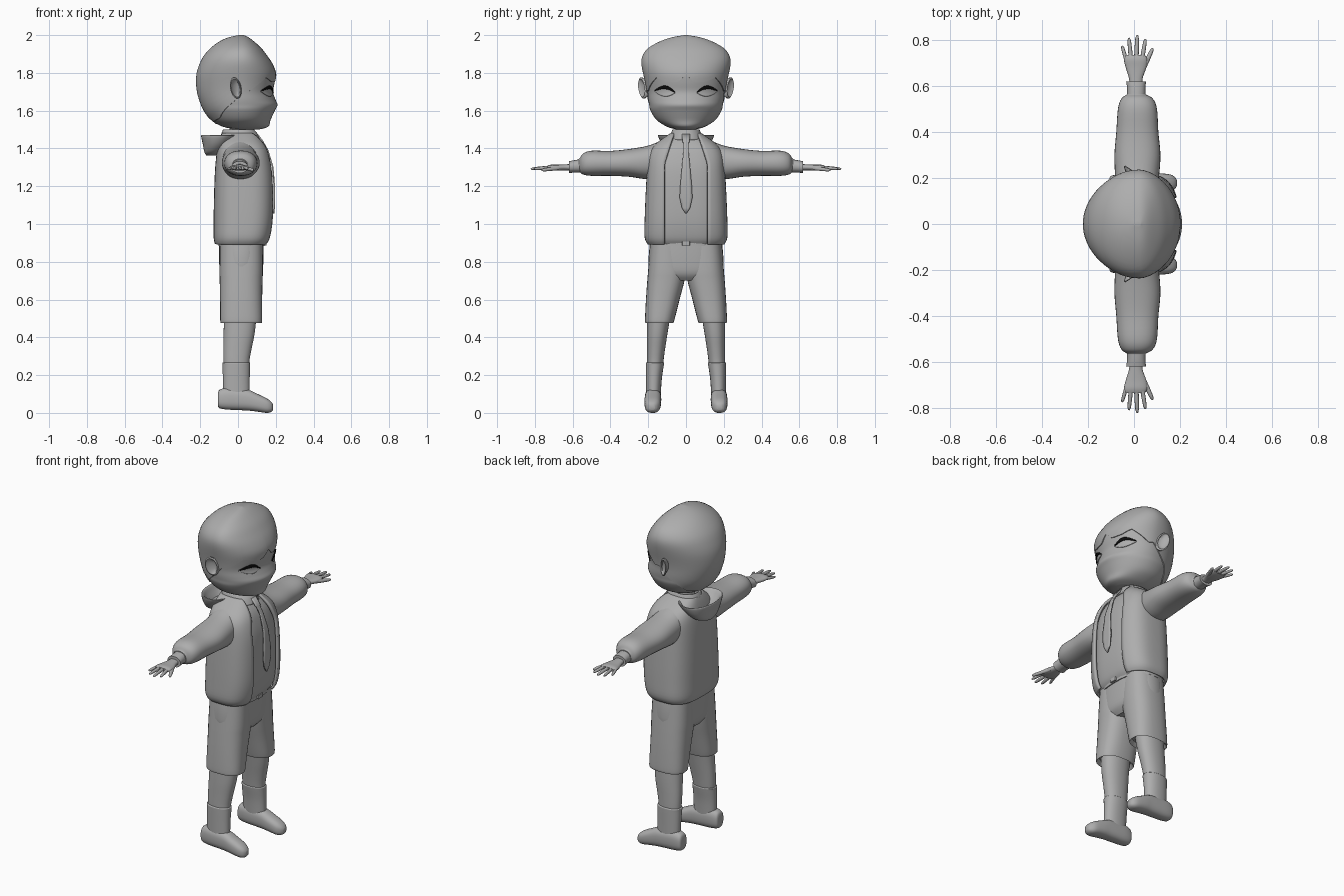
import bpy, bmesh, math
from mathutils import Vector

if "Cube" in bpy.data.objects:
    bpy.data.objects.remove(bpy.data.objects["Cube"])


def material(name, value):
    m = bpy.data.materials.new(name)
    m.use_nodes = True
    m.diffuse_color = (value, value, value, 1)
    m.node_tree.nodes["Principled BSDF"].inputs["Base Color"].default_value = (value, value, value, 1)
    return m


GREY = material("clay grey", 0.42)
BLACK = material("lash black", 0.004)


def surface(name, rows, closed=True, caps=True, mat=GREY, mirror=False, thick=0):
    """Skin a list of point rows with quads."""
    bm = bmesh.new()
    vs = [[bm.verts.new(p) for p in row] for row in rows]
    n = len(rows[0])
    for a, b in zip(vs, vs[1:]):
        for i in range(n if closed else n - 1):
            j = (i + 1) % n
            bm.faces.new((a[i], a[j], b[j], b[i]))
    if closed and caps:
        bm.faces.new(vs[0])
        bm.faces.new(vs[-1])
    bmesh.ops.recalc_face_normals(bm, faces=bm.faces)
    me = bpy.data.meshes.new(name)
    bm.to_mesh(me)
    bm.free()
    me.materials.append(mat)
    me.shade_smooth()
    me.set_sharp_from_angle(angle=math.radians(45))
    ob = bpy.data.objects.new(name, me)
    bpy.context.collection.objects.link(ob)
    if mirror:
        m = ob.modifiers.new("Mirror", "MIRROR")
        m.use_axis = (False, True, False)
        m.use_mirror_merge = False
    if thick:
        s = ob.modifiers.new("Solidify", "SOLIDIFY")
        s.thickness, s.offset = thick, 0
    return ob


def dense(keys, steps=4):
    """Smooth interpolation through the key rows."""
    out = []
    for i in range(len(keys) - 1):
        quad = (keys[max(i - 1, 0)], keys[i], keys[i + 1], keys[min(i + 2, len(keys) - 1)])
        for k in range(steps):
            t = k / steps
            out.append([b + (c - a) * t / 2 + (a - 2.5 * b + 2 * c - d / 2) * t * t
                        + (1.5 * (b - c) + (d - a) / 2) * t ** 3 for a, b, c, d in zip(*quad)])
    return out + [list(keys[-1])]


def power(v, n):
    return math.copysign(abs(v) ** (2 / n), v)


def oval(a0, a1, b0, b1, t, n):
    return ((a0 + a1) / 2 + (a1 - a0) / 2 * power(math.cos(t), n),
            (b0 + b1) / 2 + (b1 - b0) / 2 * power(math.sin(t), n))


def loft(name, keys, axis="z", n=2.2, seg=32, **kw):
    """Oval rings (position, a0, a1, b0, b1) along an axis."""
    rows = []
    for p, a0, a1, b0, b1 in dense(keys):
        row = []
        for i in range(seg):
            a, b = oval(a0, a1, b0, b1, math.tau * i / seg, n)
            row.append({"x": (p, a, b), "y": (a, p, b), "z": (a, b, p)}[axis])
        rows.append(row)
    return surface(name, rows, **kw)


def wide(keys):
    return [(z, a, b, -w, w) for z, a, b, w in keys]


def lerp(keys, v):
    for a, b in zip(keys, keys[1:]):
        if v <= b[0]:
            t = max(0, (v - a[0]) / max(b[0] - a[0], 1e-6))
            return [p + (q - p) * t for p, q in zip(a, b)]
    return list(keys[-1])


# Head: height, back, front, half width
MID = 0.02
HEAD = dense([(1.5, 0, .11, .05), (1.515, -.08, .16, .10), (1.55, -.14, .172, .155),
              (1.6, -.178, .195, .188), (1.63, -.192, .209, .195), (1.66, -.203, .198, .2),
              (1.7, -.214, .186, .203), (1.75, -.219, .194, .212), (1.8, -.216, .197, .224),
              (1.85, -.2, .178, .233), (1.89, -.18, .152, .228), (1.93, -.145, .122, .2),
              (1.965, -.1, .085, .14), (1.988, -.05, .055, .075), (2.0, .005, .03, .008)])


def head_point(z, t, off=0):
    _, back, front, w = lerp(HEAD, z)
    r = (front - MID if math.cos(t) > 0 else MID - back) + off
    return (MID + r * math.cos(t), (w + off) * math.sin(t), z)


def on_face(y, z, off):
    _, _, front, w = lerp(HEAD, z)
    return (MID + (front - MID) * math.sqrt(max(0, 1 - (y / w) ** 2)) + off, y, z)


SEG = 72
angles = [math.tau * i / SEG for i in range(SEG)]
surface("head", [[head_point(r[0], t) for t in angles] for r in HEAD])

# Hair shell with a scalloped fringe, running behind the ears to the nape
HAIRLINE = [(0, 1.79), (.2, 1.75), (.5, 1.753), (.78, 1.775), (1.05, 1.74), (1.3, 1.705),
            (1.5, 1.71), (1.75, 1.65), (2.3, 1.56), (3.15, 1.53)]
rows = []
for k in range(25):
    u = max(k - 1, 0) / 23
    row = []
    for t in angles:
        low = lerp(HAIRLINE, min(t, math.tau - t))[1]
        row.append(head_point(low + (2 - low) * math.sin(u * math.pi / 2), t, -.003 if k == 0 else .005 * (1 - u)))
    rows.append(row)
surface("hair", rows, caps=True)

# Eyes and lashes laid on the face
steps = [i / 16 for i in range(17)]
eye, lash = [], []
for u in steps:
    arch = math.sin(math.pi * u)
    y = .058 + .107 * u
    top = 1.698 + .008 * u + .016 * arch
    eye.append([on_face(y, top - (.005 + .038 * arch) * v / 6, .003) for v in range(7)])
    lash.append([on_face(y, top - .003 + (.005 + .012 * arch) * v / 3, .007) for v in range(4)])
surface("eyes", eye, closed=False, mirror=True, thick=.004)
surface("eyelashes", lash, closed=False, mat=BLACK, mirror=True, thick=.006)


# Ears: dished ovals leaning outward
def ear_ring(size, out):
    pts = []
    for i in range(28):
        a = math.tau * i / 28
        x, z = size * .03 * math.cos(a), size * .056 * math.sin(a)
        pts.append((-.012 + x - z * .15, .2 + out - x * .65 + z * .12, 1.72 + z))
    return pts


surface("ears", [ear_ring(s, o) for s, o in
                 ((.5, -.01), (.75, .008), (.98, .024), (1, .032), (.86, .036), (.7, .026), (.3, .02))],
        mirror=True)

# Neck and collar
loft("neck", [(1.42, -.055, .065, -.06, .06), (1.48, -.045, .055, -.05, .05), (1.56, -.045, .06, -.05, .05)])
loft("collar", wide([(1.445, -.09, .112, .088), (1.475, -.083, .098, .076), (1.497, -.074, .08, .066)]),
     caps=False, thick=.012)

# Jacket with an open front over a shirt
TORSO = [(.895, -.115, .152, .196), (.93, -.122, .17, .212), (1.02, -.122, .185, .212),
         (1.15, -.12, .188, .207), (1.28, -.115, .182, .2), (1.36, -.108, .165, .192),
         (1.41, -.1, .145, .165), (1.45, -.09, .115, .115), (1.477, -.08, .092, .075)]
rows = []
for z, back, front, w in dense(TORSO):
    edge = .113 if z < 1.32 else .113 - .05 * (z - 1.32) / .157
    start = math.asin(min(.85, edge / w) ** 1.5)
    rows.append([(*oval(back, front, -w, w, start + (math.tau - 2 * start) * i / 48, 3), z) for i in range(49)])
surface("jacket", rows, closed=False, thick=.014)
loft("shirt", wide([(z, a + .014, b - .014, w - .014) for z, a, b, w in TORSO]), n=3, seg=48)

# Tie lying over the shirt: height, half width, depth
TIE = [(1.055, .002, .189), (1.085, .022, .191), (1.14, .034, .193), (1.2, .031, .192), (1.3, .022, .184),
       (1.39, .013, .157), (1.43, .014, .134), (1.435, .019, .132), (1.475, .021, .102)]
surface("tie", [[(x, w * s, z) for s in (-1, -.5, 0, .5, 1)] for z, w, x in TIE], closed=False, thick=.008)

# Hood hanging behind the neck
loft("hood", wide([(1.363, -.168, -.1, .04), (1.38, -.178, -.08, .085), (1.42, -.186, -.04, .125),
                   (1.465, -.195, 0, .148), (1.468, -.186, -.008, .138), (1.44, -.17, -.03, .11),
                   (1.41, -.15, -.05, .07)]))

# Sleeves and wrist bands
loft("sleeves", [(.06, -.07, .08, 1.3, 1.458), (.12, -.078, .095, 1.26, 1.445), (.2, -.082, .108, 1.238, 1.415),
                 (.3, -.085, .115, 1.25, 1.397), (.4, -.077, .106, 1.255, 1.387), (.5, -.07, .1, 1.255, 1.388),
                 (.545, -.055, .082, 1.262, 1.373), (.563, -.032, .052, 1.275, 1.348),
                 (.57, -.03, .05, 1.278, 1.345)], axis="y", mirror=True)
loft("cuffs", [(.555, -.03, .05, 1.272, 1.343), (.59, -.03, .05, 1.272, 1.338), (.62, -.034, .052, 1.27, 1.332)],
     axis="y", mirror=True)

# Hands
loft("palms", [(.6, -.02, .038, 1.283, 1.318), (.635, -.022, .038, 1.284, 1.316), (.68, -.036, .054, 1.282, 1.314),
               (.715, -.044, .058, 1.284, 1.314), (.735, -.038, .048, 1.288, 1.308)], axis="y", seg=20, mirror=True)


def finger(name, start, end, r):
    a, b = Vector(start), Vector(end)
    side = (b - a).cross(Vector((0, 0, 1))).normalized()
    rows = []
    for u, k in ((0, 1), (.5, .95), (.85, .8), (.97, .5), (1, .15)):
        rows.append([a.lerp(b, u) + r * k * (side * math.cos(q) + Vector((0, 0, math.sin(q))))
                     for q in [math.tau * i / 10 for i in range(10)]])
    surface(name, rows, mirror=True)


finger("little_fingers", (-.033, .71, 1.298), (-.052, .775, 1.29), .0085)
finger("ring_fingers", (-.013, .715, 1.3), (-.022, .81, 1.291), .0095)
finger("middle_fingers", (.01, .715, 1.3), (.014, .822, 1.292), .01)
finger("index_fingers", (.035, .715, 1.3), (.05, .805, 1.292), .0095)
finger("thumbs", (.035, .665, 1.297), (.082, .765, 1.285), .011)

# Shorts, belt and buckle
loft("shorts_hips", wide([(.7, -.07, .1, .12), (.74, -.095, .128, .19), (.82, -.1, .135, .198),
                          (.92, -.1, .135, .188)]), n=2.5)
loft("shorts_legs", [(.5, -.075, .11, .08, .2), (.48, -.088, .122, .068, .212), (.49, -.094, .128, .062, .217),
                     (.6, -.095, .128, .034, .212), (.7, -.097, .13, .008, .205), (.76, -.098, .132, .001, .2),
                     (.9, -.095, .13, .001, .188)], n=2.5, mirror=True)
loft("belt", wide([(.883, -.104, .141, .193), (.91, -.104, .141, .193)]), n=2.5)
loft("buckle", [(.886, .13, .152, -.02, .02), (.908, .13, .152, -.02, .02)], n=8)

# Legs, socks and shoes
loft("legs", [(.1, -.066, .055, .14, .205), (.25, -.076, .058, .122, .207), (.33, -.078, .07, .112, .207),
              (.42, -.076, .088, .098, .207), (.53, -.074, .1, .08, .204)], mirror=True)
loft("socks", [(.09, -.078, .062, .134, .211), (.18, -.08, .062, .128, .212), (.25, -.082, .064, .118, .213),
               (.265, -.082, .064, .117, .212), (.268, -.07, .054, .125, .204)], mirror=True)
loft("shoes", [(-.107, .15, .2, .04, .1), (-.098, .14, .21, .025, .122), (-.06, .133, .216, .018, .133),
               (0, .131, .218, .015, .13), (.055, .131, .219, .012, .122), (.1, .132, .22, .007, .102),
               (.15, .137, .217, 0, .078), (.175, .15, .207, .005, .06), (.186, .165, .192, .016, .045)],
     axis="x", n=2.6, mirror=True)
